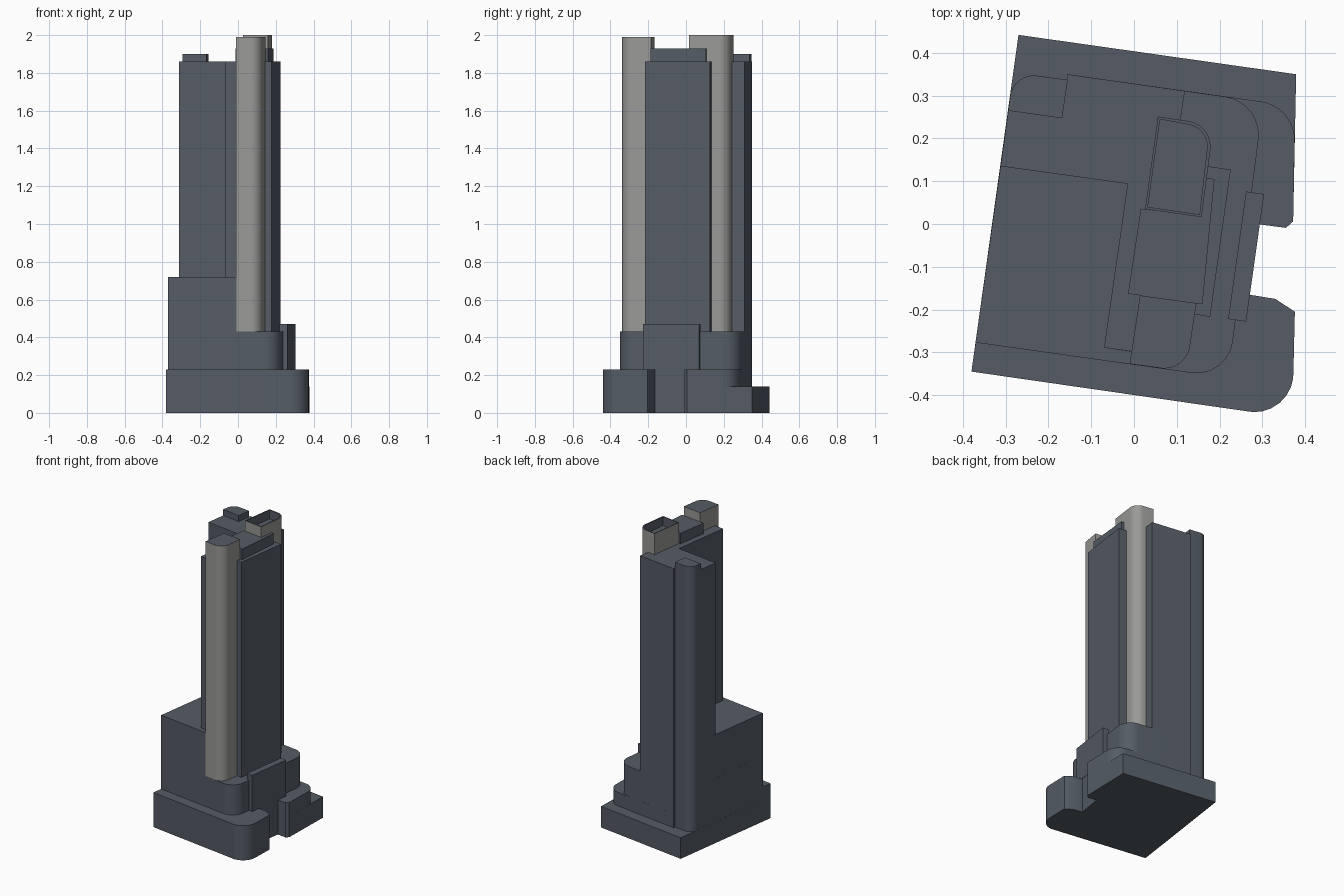
import bpy, bmesh, math
from mathutils import Vector

if "Cube" in bpy.data.objects:
    bpy.data.objects.remove(bpy.data.objects["Cube"])


def material(name, color):
    m = bpy.data.materials.new(name)
    m.diffuse_color = (*color, 1)
    m.use_nodes = True
    m.node_tree.nodes["Principled BSDF"].inputs["Base Color"].default_value = m.diffuse_color
    return m


SLATE = material("slate", (0.092, 0.108, 0.133))
PALE = material("pale_cladding", (0.32, 0.32, 0.31))


def outline(corners, steps=8):
    """Corner list (x, y[, radius]) -> outline with rounded corners."""
    out = []
    n = len(corners)
    for i, c in enumerate(corners):
        p = Vector(c[:2])
        if len(c) < 3:
            out.append(p)
            continue
        a = (Vector(corners[i - 1][:2]) - p).normalized()
        b = (Vector(corners[(i + 1) % n][:2]) - p).normalized()
        half = a.angle(b) / 2
        start, end = p + a * c[2] / math.tan(half), p + b * c[2] / math.tan(half)
        center = p + (a + b).normalized() * c[2] / math.sin(half)
        for k in range(steps + 1):
            d = (start - center).lerp(end - center, k / steps).normalized()
            out.append(center + d * c[2])
    return out


def prism(name, corners, z0, z1, pale_sides=False, recess=0):
    bm = bmesh.new()
    pts = outline(corners)
    base = bm.faces.new([bm.verts.new((p.x, p.y, z0)) for p in pts])
    res = bmesh.ops.extrude_face_region(bm, geom=[base], use_keep_orig=True)
    for v in (g for g in res["geom"] if isinstance(g, bmesh.types.BMVert)):
        v.co.z = z1
    bmesh.ops.recalc_face_normals(bm, faces=bm.faces[:])
    if pale_sides:
        for f in bm.faces:
            f.material_index = int(abs(f.normal.z) < 0.5)
    if recess:
        top = max(bm.faces, key=lambda f: f.calc_center_median().z)
        bmesh.ops.inset_region(bm, faces=[top], thickness=0.008)
        walls = bmesh.ops.extrude_face_region(bm, geom=[top])["geom"]
        for v in (g for g in walls if isinstance(g, bmesh.types.BMVert)):
            v.co.z -= recess
        if top.is_valid:
            bm.faces.remove(top)
        bmesh.ops.recalc_face_normals(bm, faces=bm.faces[:])
    me = bpy.data.meshes.new(name)
    bm.to_mesh(me)
    bm.free()
    me.materials.append(SLATE)
    me.materials.append(PALE)
    ob = bpy.data.objects.new(name, me)
    bpy.context.collection.objects.link(ob)
    bpy.ops.object.select_all(action='DESELECT')
    ob.select_set(True)
    bpy.context.view_layer.objects.active = ob
    bpy.ops.object.shade_smooth_by_angle(angle=math.radians(25))
    return ob


# Shared pieces of the outlines
front_right = [(-.38, -.345), (.37, -.453, .09), (.376, -.205), (.33, -.175),
               (.268, -.165), (.294, -.001), (.355, -.009), (.372, .006)]
back_left = [(-.155, .35), (-.168, .247), (-.294, .265)]

# Ground slab and the higher terrace with the entrance notch
prism("ground_slab", front_right + [(.379, .35), (-.27, .442)], 0, .14)
prism("terrace", front_right + [(.377, .275, .09)] + back_left, .14, .23)

# Stepped podium
prism("lower_podium", [(-.3705, -.277), (.22, -.36, .085), (.302, .285, .09)]
      + back_left, .23, .43)
prism("entrance_block", [(.22, -.222), (.262, -.228), (.304, .07), (.262, .076)], .23, .47)
prism("upper_podium", [(-.3705, -.277), (-.008, -.328), (-.006, -.298), (-.07, -.289),
                       (-.015, .094), (-.312, .135)], .43, .72)

# Main tower shaft with side slab
prism("tower_shaft", [(-.312, .135), (-.015, .094), (-.07, -.289), (-.004, -.298),
                      (.014, -.17), (.144, -.187), (.142, -.211), (.178, -.217),
                      (.226, .127), (.172, .135), (.16, .1), (.108, .24),
                      (.119, .311)] + back_left, .43, 1.86)
prism("corner_pier", [(-.294, .265), (-.168, .247), (-.155, .337), (-.282, .354, .055)],
      .14, 1.90)

# Pale rounded bays
prism("front_bay", [(-.01, -.327), (.122, -.345, .06), (.146, -.185), (.014, -.167)],
      .43, 1.99, pale_sides=True)
prism("rear_bay", [(.026, .035), (.158, .016), (.186, .232, .06), (.056, .251)],
      .43, 2.0, pale_sides=True, recess=.06)

# Rooftop plant room
prism("roof_core", [(-.014, -.163), (.144, -.185), (.16, -.187), (.188, .105),
                    (.17, .108), (.157, .017), (.016, .036)], 1.86, 1.93)
